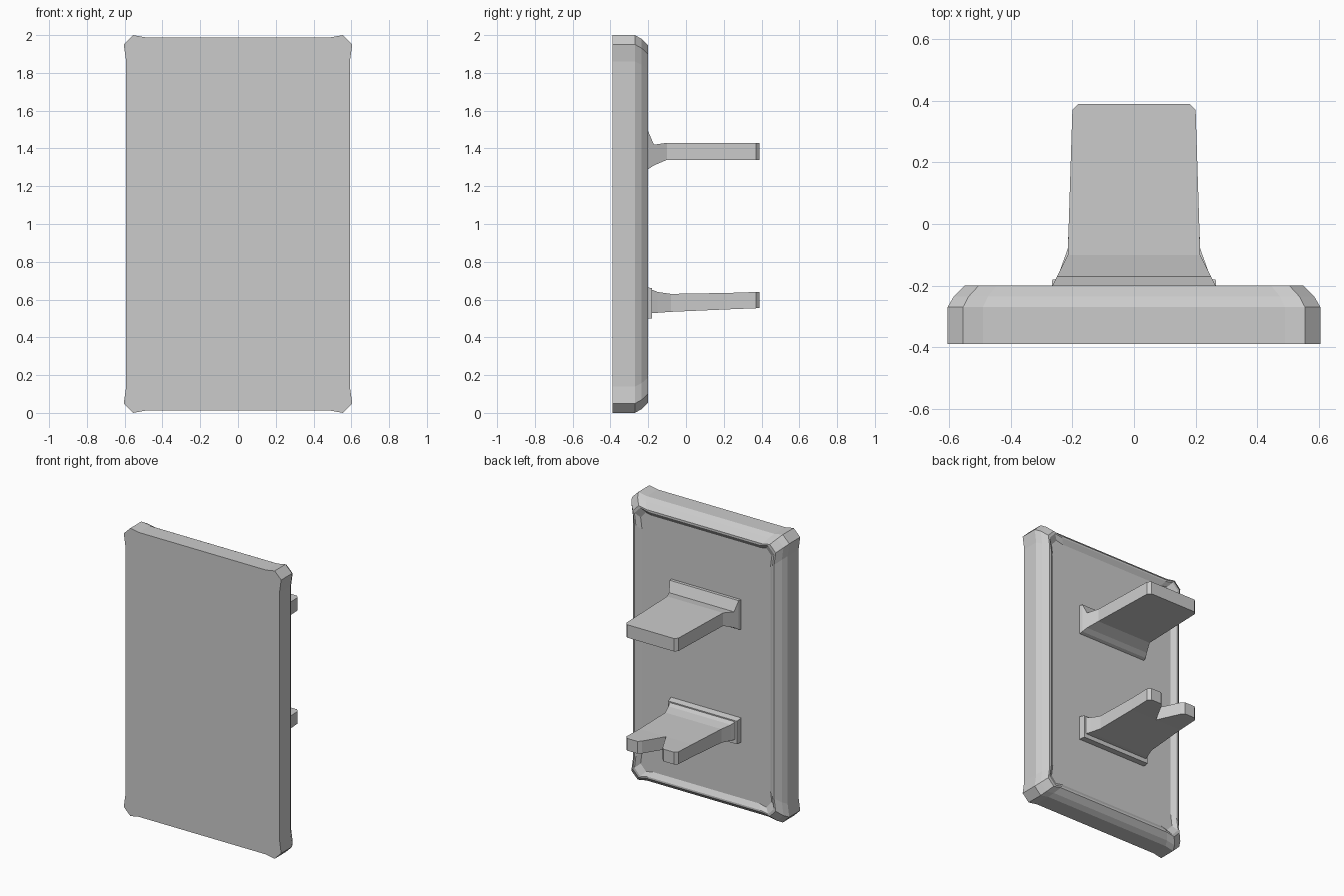
import bpy
import bmesh

cube = bpy.data.objects.get("Cube")
if cube:
    bpy.data.objects.remove(cube, do_unlink=True)

GREY = (0.6, 0.6, 0.6, 1)
grey = bpy.data.materials.new("plain grey")
grey.use_nodes = True
grey.diffuse_color = GREY
grey.node_tree.nodes["Principled BSDF"].inputs["Base Color"].default_value = GREY


def skin(name, rings):
    """Join equal-length rings of points and cap both ends."""
    bm = bmesh.new()
    loops = [[bm.verts.new(p) for p in ring] for ring in rings]
    n = len(loops[0])
    for a, b in zip(loops, loops[1:]):
        for i in range(n):
            j = (i + 1) % n
            bm.faces.new((a[i], a[j], b[j], b[i]))
    bm.faces.new(loops[0])
    bm.faces.new(loops[-1])
    bmesh.ops.recalc_face_normals(bm, faces=bm.faces)
    mesh = bpy.data.meshes.new(name)
    bm.to_mesh(mesh)
    bm.free()
    obj = bpy.data.objects.new(name, mesh)
    bpy.context.collection.objects.link(obj)
    mesh.materials.append(grey)
    return obj


def beam(name, stations):
    """Box sections along y: (y, x low, x high, z low, z high)."""
    return skin(name, [[(x0, y, z0), (x1, y, z0), (x1, y, z1), (x0, y, z1)]
                       for y, x0, x1, z0, z1 in stations])


# Panel outline: one corner with a slight flare, mirrored to all four
corner = [(0.592, 0.86), (0.605, 0.95), (0.555, 1.0), (0.49, 0.988)]
outline = []
for sx, sz in ((1, 1), (-1, 1), (-1, -1), (1, -1)):
    pts = corner if sx * sz > 0 else corner[::-1]
    outline += [(sx * x, sz * z) for x, z in pts]


def panel_ring(y, inset):
    return [(x * (1 - inset / 0.6), y, 1 + z * (1 - inset)) for x, z in outline]


# Panel: flat front, bevelled rim and shallow recess at the back
panel_profile = [(-0.39, 0), (-0.27, 0), (-0.235, 0.02), (-0.2, 0.055),
                 (-0.2, 0.068), (-0.222, 0.1)]
skin("panel", [panel_ring(y, d) for y, d in panel_profile])


def symmetric(stations):
    return [(y, -w, w, z0, z1) for y, w, z0, z1 in stations]


# Upper shelf with flared root
beam("upper_shelf", symmetric([
    (-0.23, 0.27, 1.28, 1.49), (-0.2, 0.265, 1.29, 1.49),
    (-0.17, 0.25, 1.31, 1.42), (-0.1, 0.215, 1.34, 1.43),
    (0.37, 0.2, 1.34, 1.43), (0.39, 0.18, 1.34, 1.43)]))

# Lower shelf: wall plate, body and two prongs around a notch
beam("lower_wall_plate", symmetric([
    (-0.23, 0.27, 0.5, 0.67), (-0.18, 0.265, 0.5, 0.66)]))
beam("lower_shelf", symmetric([
    (-0.2, 0.26, 0.53, 0.66), (-0.15, 0.24, 0.53, 0.64),
    (-0.08, 0.215, 0.535, 0.63), (0.22, 0.202, 0.548, 0.635)]))
for side, s in (("left", 1), ("right", -1)):
    beam(side + "_prong", [
        (y, s * a, s * b, z0, z1) for y, a, b, z0, z1 in (
            (0.22, 0.0, 0.202, 0.548, 0.635),
            (0.37, 0.08, 0.2, 0.554, 0.64),
            (0.39, 0.1, 0.18, 0.555, 0.64))])
